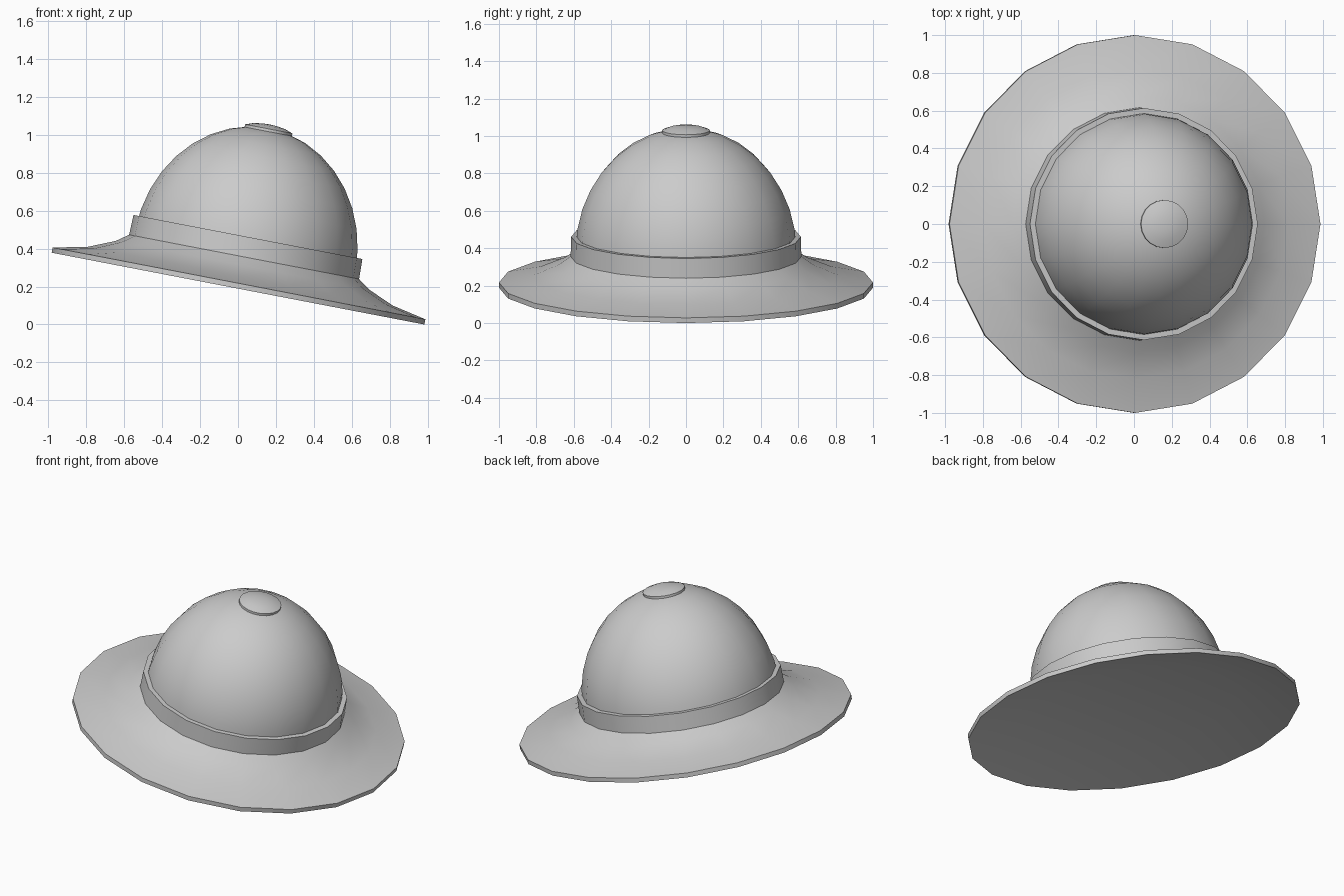
import bpy, bmesh, math
from mathutils import Matrix

if "Cube" in bpy.data.objects:
    bpy.data.objects.remove(bpy.data.objects["Cube"])

SIDES = 20
TILT = math.radians(10.9)
# the whole hat leans towards +x, its low brim edge touching the ground
LEAN = Matrix.Translation((0, 0, math.sin(TILT))) @ Matrix.Rotation(TILT, 4, 'Y')


def revolve(name, profile, closed=False):
    """Spin (radius, height) points around the hat axis; radius 0 makes a pole."""
    bm = bmesh.new()
    rings = []
    for r, h in profile:
        if r == 0:
            rings.append([bm.verts.new((0, 0, h))] * SIDES)
        else:
            rings.append([bm.verts.new((r * math.cos(a), r * math.sin(a), h))
                          for a in (2 * math.pi * i / SIDES for i in range(SIDES))])
    pairs = list(zip(rings, rings[1:]))
    if closed:
        pairs.append((rings[-1], rings[0]))
    for a, b in pairs:
        for i in range(SIDES):
            j = (i + 1) % SIDES
            bm.faces.new(list(dict.fromkeys((a[i], a[j], b[j], b[i]))))
    bmesh.ops.recalc_face_normals(bm, faces=bm.faces)
    bm.transform(LEAN)
    mesh = bpy.data.meshes.new(name)
    bm.to_mesh(mesh)
    bm.free()
    ob = bpy.data.objects.new(name, mesh)
    bpy.context.collection.objects.link(ob)
    bpy.ops.object.select_all(action='DESELECT')
    ob.select_set(True)
    bpy.context.view_layer.objects.active = ob
    bpy.ops.object.shade_smooth_by_angle(angle=math.radians(32))
    return ob


# brim: shallow hollow underside, thin edge, flared top
revolve("brim", [(0, 0.085), (0.63, 0.085), (1.0, 0), (1.0, 0.028), (0.82, 0.066),
                 (0.68, 0.125), (0.61, 0.175), (0.58, 0.19)])

# crown: elliptical dome
N = 9
dome = [(0.59 * math.cos(t), 0.2 + 0.66 * math.sin(t))
        for t in (math.pi / 2 * i / N for i in range(N))]
revolve("crown", [(0.59, 0.15)] + dome + [(0, 0.86)])

# hat band
revolve("band", [(0.617, 0.168), (0.614, 0.277), (0.585, 0.277), (0.585, 0.168)], closed=True)

# button on top
revolve("top_button", [(0.127, 0.835), (0.127, 0.857), (0.085, 0.872), (0.04, 0.879), (0, 0.881)])
